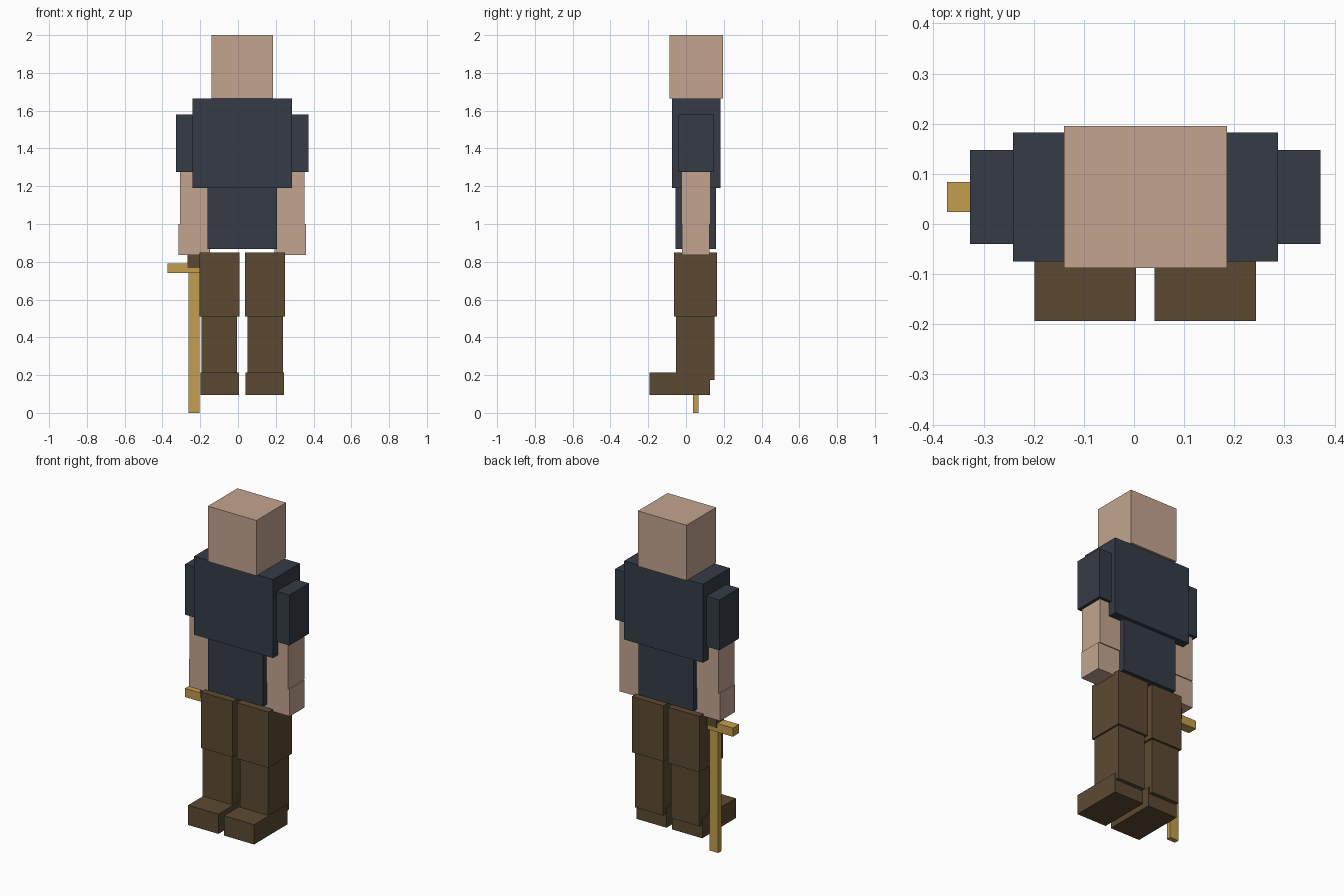
import bpy

if "Cube" in bpy.data.objects:
    bpy.data.objects.remove(bpy.data.objects["Cube"])


def material(name, r, g, b):
    """Flat material from 0-255 display values, stored as linear."""
    def lin(c):
        c /= 255
        return c / 12.92 if c <= 0.04045 else ((c + 0.055) / 1.055) ** 2.4
    m = bpy.data.materials.new(name)
    m.diffuse_color = (lin(r), lin(g), lin(b), 1)
    m.use_nodes = True
    m.node_tree.nodes["Principled BSDF"].inputs["Base Color"].default_value = m.diffuse_color
    return m


skin = material("skin", 195, 165, 143)
navy = material("navy_cloth", 53, 59, 70)
brown = material("brown_leather", 92, 74, 50)
gold = material("gold_metal", 194, 157, 77)


def box(name, mat, x, y, z):
    """Box spanning the given (min, max) range on each axis."""
    spans = (x, y, z)
    bpy.ops.mesh.primitive_cube_add(size=1, location=[(a + b) / 2 for a, b in spans])
    ob = bpy.context.object
    ob.name = name
    ob.scale = [b - a for a, b in spans]
    bpy.ops.object.transform_apply(location=False, rotation=False, scale=True)
    ob.data.materials.append(mat)
    return ob


# The body is symmetric about a plane slightly right of centre
MID = 0.0225


def pair(name, mat, x, y, z):
    """Left and right copies of a limb part."""
    box(name + "_left", mat, x, y, z)
    box(name + "_right", mat, (2 * MID - x[1], 2 * MID - x[0]), y, z)


# Head and torso
box("head", skin, (-0.14, 0.185), (-0.088, 0.195), (1.665, 2.0))
box("chest", navy, (-0.241, 0.287), (-0.075, 0.182), (1.19, 1.665))
box("waist", navy, (-0.162, 0.207), (-0.056, 0.16), (0.867, 1.19))

# Arms
pair("sleeve", navy, (0.178, 0.372), (-0.04, 0.148), (1.275, 1.58))
pair("forearm", skin, (0.197, 0.353), (-0.025, 0.13), (1.0, 1.275))
pair("hand", skin, (0.193, 0.36), (-0.02, 0.124), (0.835, 1.0))

# Legs
pair("thigh", brown, (0.037, 0.248), (-0.063, 0.163), (0.51, 0.848))
pair("shin", brown, (0.049, 0.238), (-0.052, 0.15), (0.175, 0.51))
pair("foot", brown, (0.041, 0.243), (-0.193, 0.127), (0.095, 0.215))

# Sword held point down
box("sword_blade", gold, (-0.262, -0.204), (0.037, 0.066), (0.0, 0.745))
box("sword_guard", gold, (-0.373, -0.093), (0.024, 0.084), (0.74, 0.792))
box("sword_grip", brown, (-0.268, -0.198), (0.018, 0.09), (0.767, 0.98))
